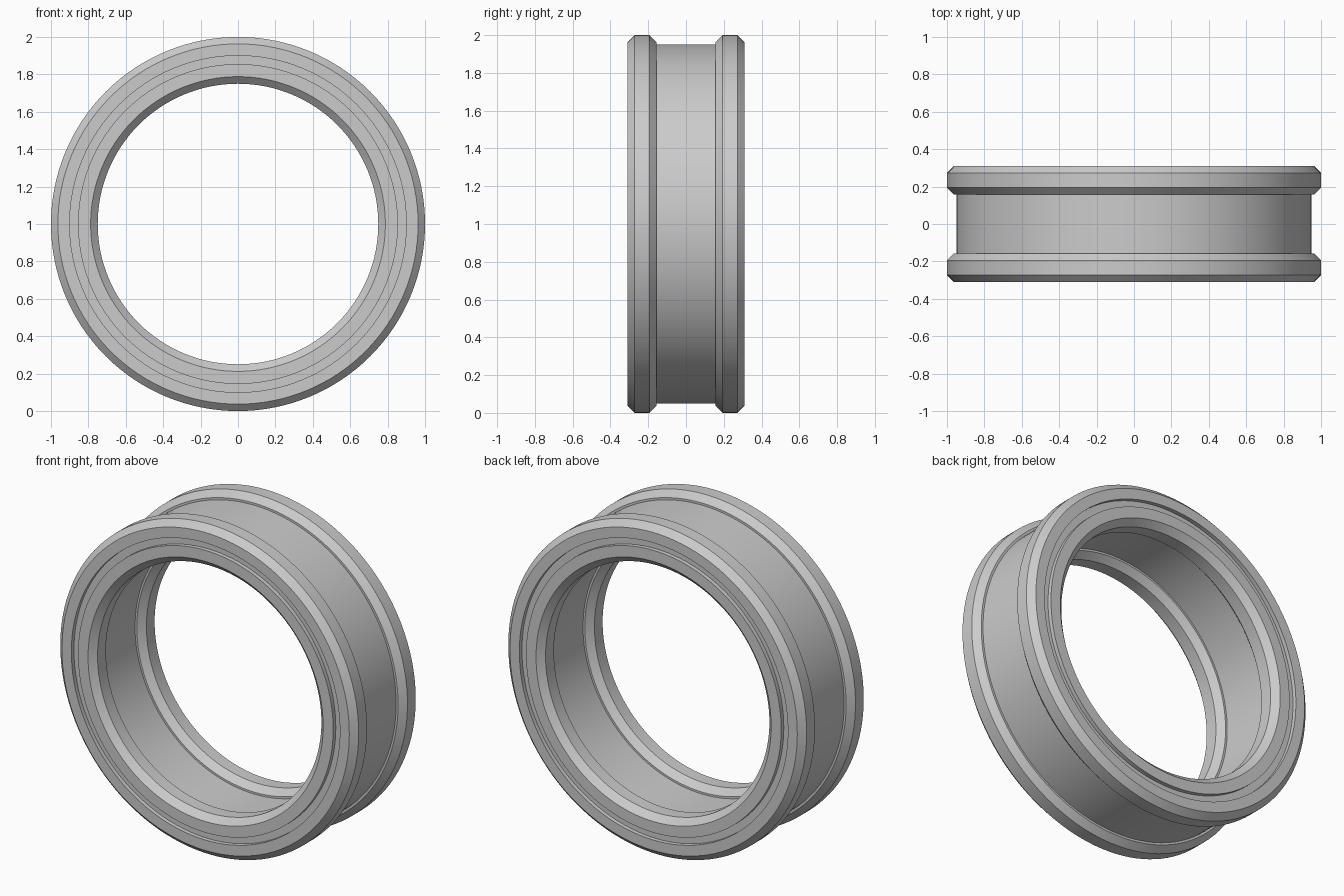
import bpy, bmesh, math

if "Cube" in bpy.data.objects:
    bpy.data.objects.remove(bpy.data.objects["Cube"])

SEGMENTS = 128


def lathe(name, profile):
    """Revolve a closed (radius, y) profile about the horizontal y axis."""
    bm = bmesh.new()
    rings = []
    for i in range(SEGMENTS):
        a = 2 * math.pi * i / SEGMENTS
        rings.append([bm.verts.new((r * math.cos(a), y, 1 + r * math.sin(a)))
                      for r, y in profile])
    n = len(profile)
    for i, ring in enumerate(rings):
        nxt = rings[(i + 1) % SEGMENTS]
        for j in range(n):
            k = (j + 1) % n
            bm.faces.new((ring[j], ring[k], nxt[k], nxt[j]))
    bmesh.ops.recalc_face_normals(bm, faces=bm.faces)
    mesh = bpy.data.meshes.new(name)
    bm.to_mesh(mesh)
    bm.free()
    obj = bpy.data.objects.new(name, mesh)
    bpy.context.collection.objects.link(obj)
    bpy.ops.object.select_all(action='DESELECT')
    obj.select_set(True)
    bpy.context.view_layer.objects.active = obj
    bpy.ops.object.shade_smooth_by_angle(angle=math.radians(30))
    return obj


# Half cross-section: central band, chamfered rim, shallow groove in the rim face
half = [(0.95, 0.157), (0.963, 0.157), (1.0, 0.194), (1.0, 0.273), (0.963, 0.31),
        (0.90, 0.31), (0.90, 0.285), (0.855, 0.285), (0.855, 0.31),
        (0.788, 0.31), (0.75, 0.273), (0.75, 0.194), (0.788, 0.157), (0.80, 0.157)]

# Mirror the half front to back for the full ring
lathe("ring_body", half + [(r, -y) for r, y in reversed(half)])
